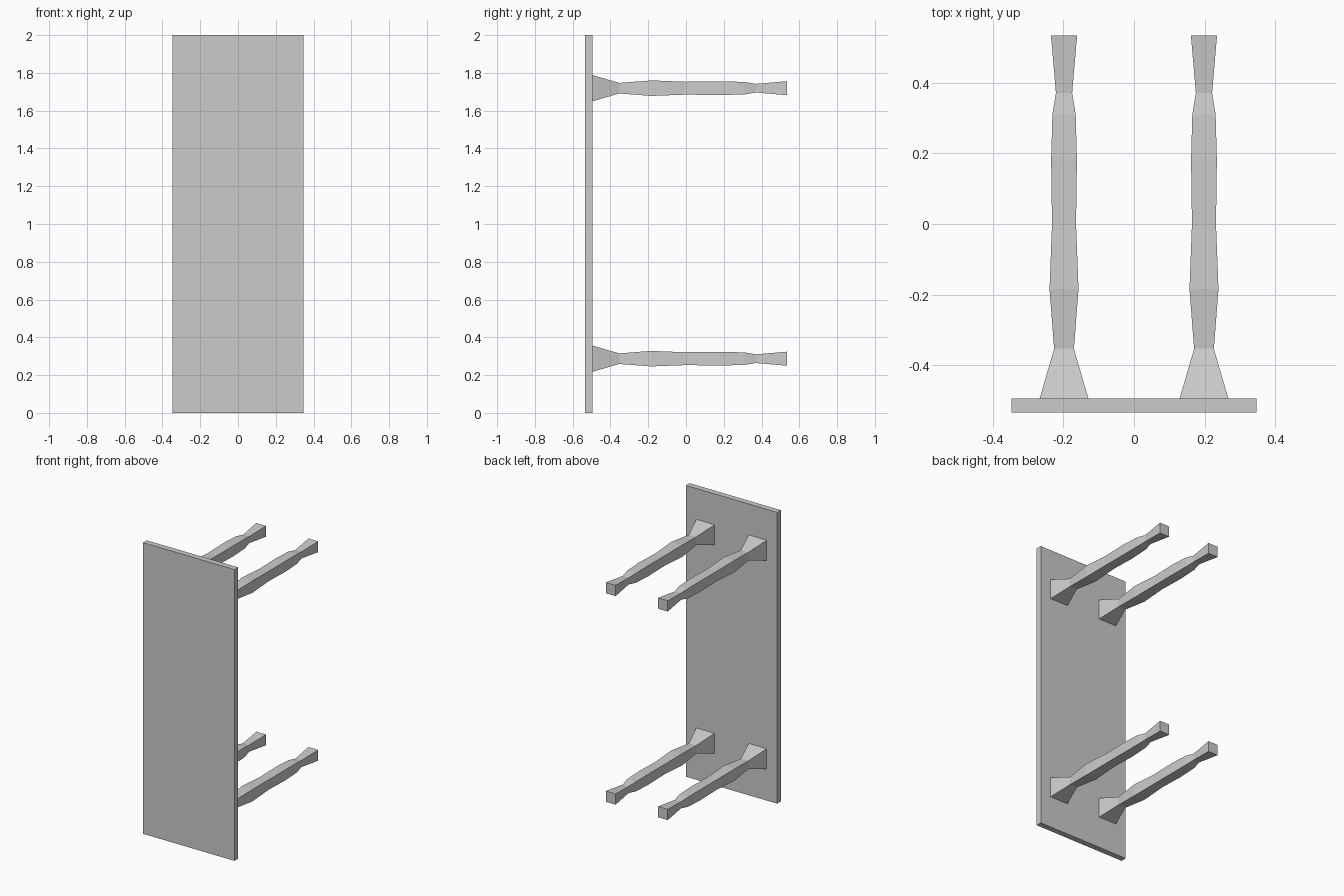
import bpy, bmesh

if "Cube" in bpy.data.objects:
    bpy.data.objects.remove(bpy.data.objects["Cube"])


def finish(bm, name):
    bmesh.ops.recalc_face_normals(bm, faces=bm.faces)
    me = bpy.data.meshes.new(name)
    bm.to_mesh(me)
    bm.free()
    ob = bpy.data.objects.new(name, me)
    bpy.context.collection.objects.link(ob)
    return ob


# Flat table top standing on its edge, facing the front
bm = bmesh.new()
bmesh.ops.create_cube(bm, size=1)
bmesh.ops.scale(bm, vec=(0.694, 0.04, 2), verts=bm.verts)
bmesh.ops.translate(bm, vec=(0, -0.514, 1), verts=bm.verts)
finish(bm, "table_top")

# Square leg profile: (y, half width), from table top to foot
PROFILE = [(-0.494, 0.069), (-0.353, 0.028), (-0.184, 0.041), (0.0, 0.034),
           (0.18, 0.0365), (0.31, 0.033), (0.371, 0.023), (0.534, 0.037)]


def leg(name, cx, cz):
    bm = bmesh.new()
    rings = [[bm.verts.new((cx + sx * h, y, cz + sz * h))
              for sx, sz in ((-1, -1), (1, -1), (1, 1), (-1, 1))]
             for y, h in PROFILE]
    for a, b in zip(rings, rings[1:]):
        for i in range(4):
            j = (i + 1) % 4
            bm.faces.new((a[i], a[j], b[j], b[i]))
    bm.faces.new(rings[0])
    bm.faces.new(rings[-1])
    return finish(bm, name)


# Four turned legs
for side, x in (("left", -0.198), ("right", 0.198)):
    for level, z in (("lower", 0.287), ("upper", 1.719)):
        leg(f"{level}_{side}_leg", x, z)
